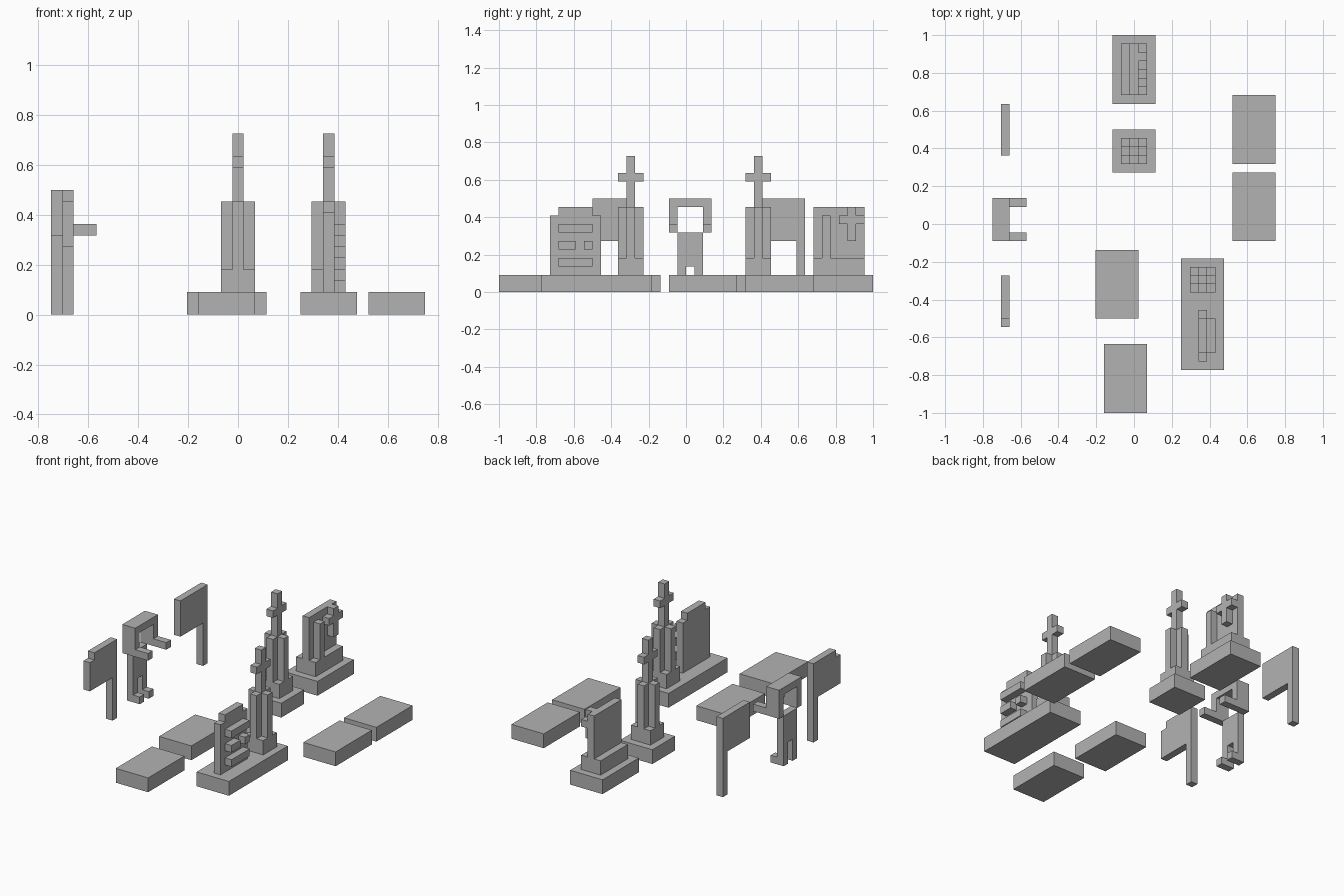
import bpy
import bmesh
from mathutils import Vector

default_cube = bpy.data.objects.get("Cube")
if default_cube:
    bpy.data.objects.remove(default_cube, do_unlink=True)

UNIT = 1 / 22  # everything is laid out on a grid of small cubes

stone = bpy.data.materials.new("stone grey")
stone.use_nodes = True
stone.diffuse_color = (0.45, 0.45, 0.45, 1)
shader = stone.node_tree.nodes["Principled BSDF"]
shader.inputs["Base Color"].default_value = stone.diffuse_color
shader.inputs["Roughness"].default_value = 0.9


def build(name, *boxes, at=(0, 0, 0)):
    """Make one object from boxes given as (x, y, z) ranges in grid units."""
    bm = bmesh.new()
    for ranges in boxes:
        low = Vector([r[0] for r in ranges])
        high = Vector([r[1] for r in ranges])
        cube = bmesh.ops.create_cube(bm, size=1)
        size = high - low
        middle = (low + high) / 2 + Vector(at)
        for v in cube["verts"]:
            v.co = Vector([v.co[i] * size[i] + middle[i] for i in range(3)]) * UNIT
    mesh = bpy.data.meshes.new(name)
    bm.to_mesh(mesh)
    bm.free()
    mesh.materials.append(stone)
    obj = bpy.data.objects.new(name, mesh)
    bpy.context.collection.objects.link(obj)
    return obj


def plinth(name, x, y):
    """Low slab lying on the ground, with its minimum corner at x, y."""
    return build(name, ((0, 5), (0, 8), (0, 2)), at=(x, y, 0))


def cross_monument(name, x, y):
    """Square foot, shaft with cut corners, and a cross on top."""
    core = (-0.5, 0.5)
    wide = (-1.5, 1.5)
    build(name + "_foot", (wide, wide, (2, 4)), at=(x, y, 0))
    sides = [((0.5, 1.5), core, (4, 10)), ((-1.5, -0.5), core, (4, 10))]
    build(name + "_shaft", (core, wide, (4, 10)), *sides, at=(x, y, 0))
    arms = [(core, (0.5, 1.5), (13, 14)), (core, (-1.5, -0.5), (13, 14))]
    build(name + "_cross", (core, core, (10, 16)), *arms, at=(x, y, 0))


# Flat grave slabs
plinth("left_back_slab", 11.5, 7)
plinth("left_front_slab", 11.5, -2)
plinth("centre_slab", -4.5, -11)
plinth("front_slab", -3.5, -22)

# Back monument with a cross
build("cross_base", ((-2.5, 2.5), (6, 11), (0, 2)))
cross_monument("back_monument", 0, 8.5)

# Front monument and headstone share one long base
build("long_base", ((5.5, 10.5), (-17, -4), (0, 2)))
cross_monument("front_monument", 8, -6.5)

# Headstone with stepped top corners and raised bars
build("front_headstone",
      ((7.5, 8.5), (-16, -10), (2, 9)),
      ((7.5, 8.5), (-15, -11), (9, 10)))
relief = (8.5, 9.5)
build("headstone_bars",
      (relief, (-15, -11), (7, 8)),
      (relief, (-15, -13), (5, 6)),
      (relief, (-12, -11), (5, 6)),
      (relief, (-15, -11), (3, 4)))

# Back headstone with a pillar and a small raised cross
plinth("headstone_base", -2.5, 14)
build("headstone_foot", ((-1.5, 1.5), (15, 21), (2, 4)))
build("back_headstone", ((-0.5, 0.5), (15, 21), (4, 10)))
relief = (0.5, 1.5)
build("headstone_pillar", (relief, (16, 17), (4, 9)))
build("headstone_cross",
      (relief, (19, 20), (6, 10)),
      (relief, (18, 19), (8, 9)),
      (relief, (20, 21), (8, 9)))

# Standing figure with a hollow head, reaching arms and short feet
back = (-16.5, -15.5)
deep = (-16.5, -14.5)
build("figure_head", (deep, (-2, 3), (10, 11)),
      *[(deep, (y, y + 1), (7, 10)) for y in (-2, 2)])
build("figure_body", (back, (-1, 2), (3, 7)))
for side, y in (("right", -1), ("left", 1)):
    build(side + "_leg", (back, (y, y + 1), (0, 3)))
    build(side + "_foot", ((-15.5, -14.5), (y, y + 1), (0, 1)))
for side, y in (("right", -2), ("left", 2)):
    build(side + "_arm", ((-14.5, -12.5), (y, y + 1), (7, 8)))

# Plain blank boards on posts, either side of the figure
thin = (-15.5, -14.5)
build("back_board", (thin, (8, 14), (6, 11)))
build("back_post", (thin, (13, 14), (0, 6)))
build("front_board",
      (thin, (-11, -6), (6, 11)),
      (thin, (-12, -11), (6, 10)))
build("front_post", (thin, (-7, -6), (0, 6)))
